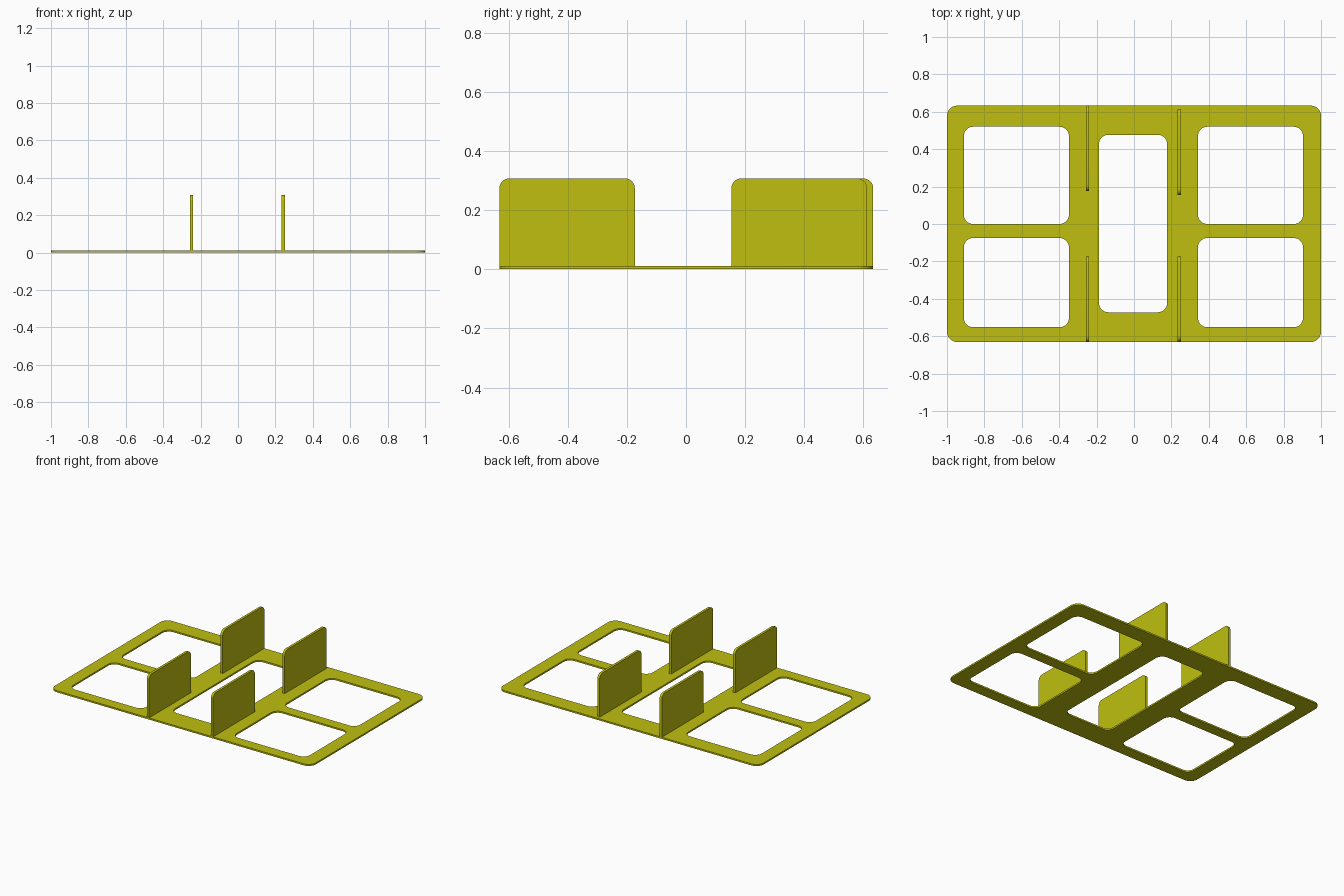
import bpy, math

if "Cube" in bpy.data.objects:
    bpy.data.objects.remove(bpy.data.objects["Cube"])

THICK = 0.011      # base plate thickness
WALL_T = 0.017     # divider thickness
TOP = 0.307        # divider top height

mat = bpy.data.materials.new("olive yellow")
mat.diffuse_color = (0.52, 0.52, 0.005, 1)
mat.use_nodes = True
mat.node_tree.nodes["Principled BSDF"].inputs["Base Color"].default_value = mat.diffuse_color


def rounded_rect(x0, x1, y0, y1, radii, steps=8):
    """Outline with radii for corners: upper right, upper left, lower left, lower right."""
    pts = []
    corners = [(x1, y1, -1, -1), (x0, y1, 1, -1), (x0, y0, 1, 1), (x1, y0, -1, 1)]
    for i, ((cx, cy, sx, sy), r) in enumerate(zip(corners, radii)):
        if r == 0:
            pts.append((cx, cy))
            continue
        for k in range(steps + 1):
            a = math.pi / 2 * (i + k / steps)
            pts.append((cx + sx * r + r * math.cos(a), cy + sy * r + r * math.sin(a)))
    return pts


def flat_part(name, outlines, thickness, location, rotation=(0, 0, 0)):
    """Filled 2D outlines (inner ones become holes), given thickness."""
    curve = bpy.data.curves.new(name, 'CURVE')
    curve.dimensions = '2D'
    curve.fill_mode = 'BOTH'
    curve.extrude = thickness / 2
    for pts in outlines:
        spline = curve.splines.new('POLY')
        spline.points.add(len(pts) - 1)
        for p, (x, y) in zip(spline.points, pts):
            p.co = (x, y, 0, 1)
        spline.use_cyclic_u = True
    obj = bpy.data.objects.new(name, curve)
    bpy.context.collection.objects.link(obj)
    obj.location, obj.rotation_euler = location, rotation
    bpy.ops.object.select_all(action='DESELECT')
    obj.select_set(True)
    bpy.context.view_layer.objects.active = obj
    bpy.ops.object.convert(target='MESH')
    obj = bpy.context.object
    obj.data.materials.clear()
    obj.data.materials.append(mat)
    bpy.ops.object.shade_smooth_by_angle(angle=math.radians(30))
    return obj


# Base plate with four side windows and one long centre window
outlines = [rounded_rect(-1, 1, -0.631, 0.633, [0.055] * 4)]
for x0, x1 in ((-0.91, -0.348), (0.342, 0.904)):
    for y0, y1 in ((0.0, 0.52), (-0.552, -0.075)):
        outlines.append(rounded_rect(x0, x1, y0, y1, [0.05] * 4))
outlines.append(rounded_rect(-0.187, 0.177, -0.472, 0.477, [0.05] * 4))
flat_part("base_plate", outlines, THICK, (0, 0, THICK / 2))

# Upright dividers with rounded top corners
dividers = {
    "front_left_divider": (-0.249, -0.631, -0.173),
    "front_right_divider": (0.242, -0.631, -0.173),
    "back_left_divider": (-0.249, 0.176, 0.633),
    "back_right_divider": (0.242, 0.154, 0.612),
}
for name, (x, y0, y1) in dividers.items():
    flat_part(name, [rounded_rect(y0, y1, THICK, TOP, [0.033, 0.033, 0, 0])], WALL_T,
              (x, 0, 0), (math.pi / 2, 0, math.pi / 2))
